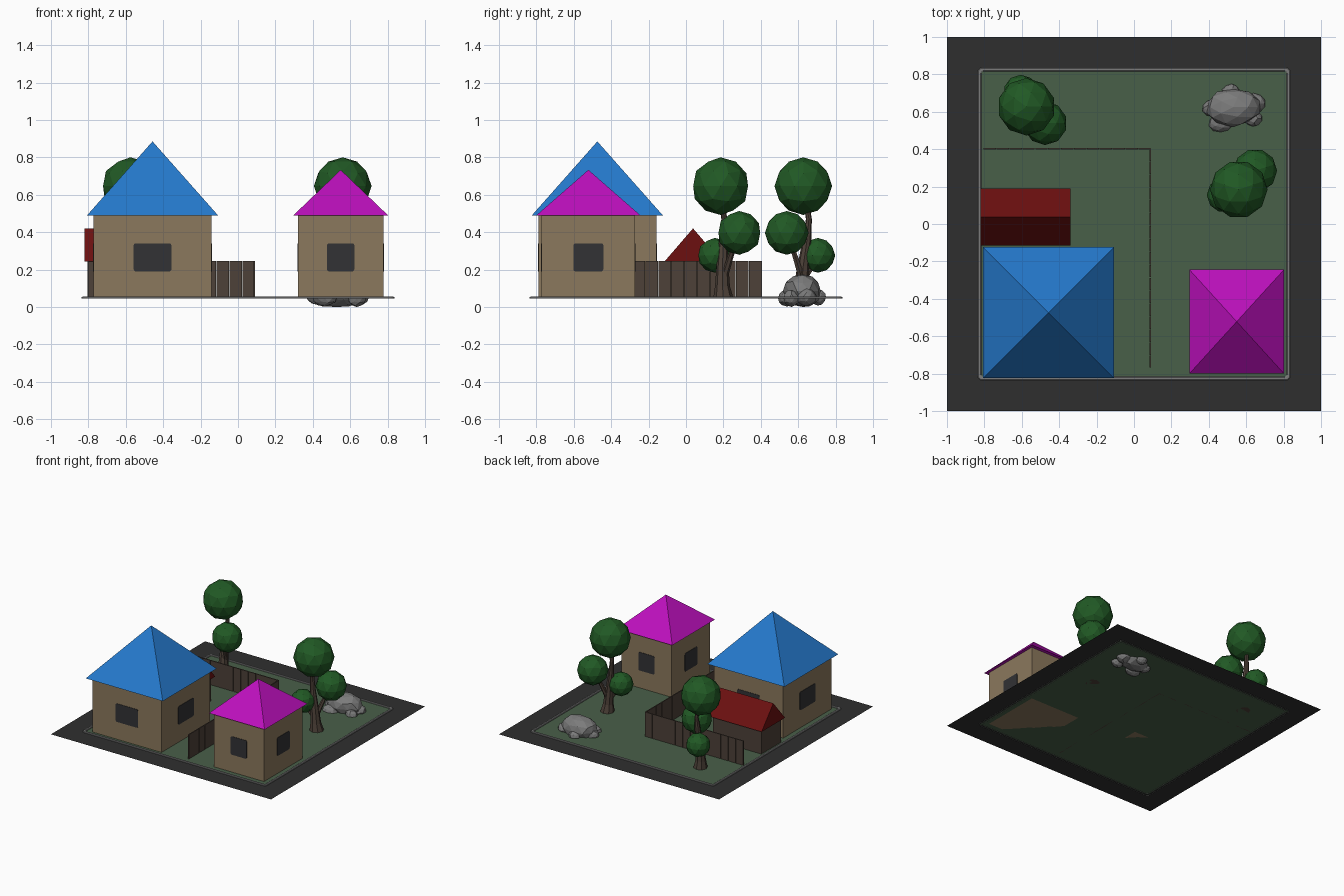
import bpy, bmesh, math, random
from mathutils import Vector, Matrix

if "Cube" in bpy.data.objects:
    bpy.data.objects.remove(bpy.data.objects["Cube"])

random.seed(4)
G = 0.046  # ground height


def mat(name, r, g, b):
    m = bpy.data.materials.new(name)
    m.diffuse_color = (r, g, b, 1)
    m.use_nodes = True
    m.node_tree.nodes["Principled BSDF"].inputs["Base Color"].default_value = m.diffuse_color
    return m


ASPHALT = mat("asphalt_dark", 0.028, 0.028, 0.028)
GRASS = mat("grass_green", 0.066, 0.115, 0.066)
STONE = mat("stone_grey", 0.20, 0.20, 0.20)
WALL = mat("wall_tan", 0.26, 0.19, 0.11)
WINDOW = mat("window_dark", 0.032, 0.032, 0.035)
BLUE = mat("roof_blue", 0.018, 0.19, 0.60)
MAGENTA = mat("roof_magenta", 0.50, 0.005, 0.50)
RED = mat("roof_red", 0.15, 0.005, 0.005)
WOOD = mat("wood_brown", 0.075, 0.053, 0.040)
LEAF = mat("leaf_green", 0.015, 0.10, 0.018)


def finish(bm, name, material):
    bmesh.ops.recalc_face_normals(bm, faces=bm.faces)
    me = bpy.data.meshes.new(name)
    bm.to_mesh(me)
    bm.free()
    me.materials.append(material)
    ob = bpy.data.objects.new(name, me)
    bpy.context.collection.objects.link(ob)
    return ob


def add_box(bm, x0, x1, y0, y1, z0, z1):
    m = Matrix.Translation(((x0 + x1) / 2, (y0 + y1) / 2, (z0 + z1) / 2))
    m = m @ Matrix.Diagonal((x1 - x0, y1 - y0, z1 - z0, 1))
    bmesh.ops.create_cube(bm, size=1, matrix=m)


def box(name, material, *b):
    bm = bmesh.new()
    add_box(bm, *b)
    return finish(bm, name, material)


def rounded(w, h, r, n=4):
    """Outline of a rounded rectangle, half sizes w and h."""
    pts = []
    for k, (sx, sy) in enumerate([(1, 1), (-1, 1), (-1, -1), (1, -1)]):
        for i in range(n + 1):
            a = math.pi / 2 * (k + i / n)
            pts.append((sx * (w - r) + r * math.cos(a), sy * (h - r) + r * math.sin(a)))
    return pts


# Ground: lawn inside an asphalt frame
bm = bmesh.new()
bm.faces.new([bm.verts.new((x, y, G)) for x, y in [(-.825, -.825), (.825, -.825), (.825, .825), (-.825, .825)]])
finish(bm, "lawn", GRASS)
bm = bmesh.new()
sq = [(-1, -1), (1, -1), (1, 1), (-1, 1)]
inner = [bm.verts.new((x * .825, y * .825, G)) for x, y in sq]
outer = [bm.verts.new((x, y, G)) for x, y in sq]
for i in range(4):
    j = (i + 1) % 4
    bm.faces.new((outer[i], outer[j], inner[j], inner[i]))
finish(bm, "road", ASPHALT)

# Kerb ring
bm = bmesh.new()
loops = []
for w, r, z in [(.836, .024, G - .002), (.836, .024, .052), (.832, .02, .055), (.82, .012, .055), (.816, .01, .052), (.816, .01, G - .002)]:
    loops.append([bm.verts.new((x, y, z)) for x, y in rounded(w, w, r)])
n = len(loops[0])
for a, b in zip(loops, loops[1:]):
    for i in range(n):
        bm.faces.new((a[i], a[(i + 1) % n], b[(i + 1) % n], b[i]))
finish(bm, "kerb", STONE)


# Houses: walls, pyramid roof, a window on every side
def house(name, cx, cy, w, d, rw, rd, top, roof):
    box(name + "_walls", WALL, cx - w, cx + w, cy - d, cy + d, G, .492)
    bm = bmesh.new()
    base = [bm.verts.new((cx + x * rw, cy + y * rd, .49)) for x, y in sq]
    apex = bm.verts.new((cx, cy, top))
    bm.faces.new(base)
    for i in range(4):
        bm.faces.new((base[i], base[(i + 1) % 4], apex))
    finish(bm, name + "_roof", roof)
    bm = bmesh.new()
    for k in range(4):
        half, dist = ((w, d), (d, w))[k % 2]
        m = Matrix.Translation((cx, cy, .265)) @ Matrix.Rotation(k * math.pi / 2, 4, 'Z')
        ol = rounded(half * .32, .075, .012)
        back = [bm.verts.new(m @ Vector((x, -dist + .001, z))) for x, z in ol]
        front = [bm.verts.new(m @ Vector((x, -dist - .003, z))) for x, z in ol]
        bm.faces.new(front)
        bm.faces.new(back[::-1])
        for i in range(len(ol)):
            j = (i + 1) % len(ol)
            bm.faces.new((back[i], back[j], front[j], front[i]))
    finish(bm, name + "_windows", WINDOW)


house("large_house", -.457, -.474, .315, .315, .35, .35, .885, BLUE)
house("small_house", .549, -.522, .228, .25, .253, .278, .733, MAGENTA)

# Shed with a solid gable roof
box("shed_walls", WOOD, -.80, -.36, -.09, .165, G, .25)
bm = bmesh.new()
ends = [[bm.verts.new((x, y, z)) for y, z in [(-.115, .243), (.19, .243), (.0375, .42)]] for x in (-.82, -.34)]
bm.faces.new(ends[0])
bm.faces.new(ends[1][::-1])
for i in range(3):
    j = (i + 1) % 3
    bm.faces.new((ends[0][i], ends[0][j], ends[1][j], ends[1][i]))
finish(bm, "shed_roof", RED)


# Fence: two runs of slats
def fence(name, a, b, count, along_x):
    bm = bmesh.new()
    p = (b - a) / count
    for i in range(count):
        s, e = a + i * p + .0015, a + (i + 1) * p - .0015
        if along_x:
            add_box(bm, s, e, .397, .405, G, .246)
        else:
            add_box(bm, .083, .091, s, e, G, .246)
    finish(bm, name, WOOD)


fence("back_fence", -.805, .091, 13, True)
fence("side_fence", -.77, .405, 17, False)


# Trees: tapered trunk with two branches and three leaf balls
def add_tube(bm, path, m, sides=8):
    rings = []
    for x, y, z, r in path:
        rings.append([bm.verts.new(m @ Vector((x + r * math.cos(t * math.tau / sides), y + r * math.sin(t * math.tau / sides), z)))
                      for t in range(sides)])
    for a, b in zip(rings, rings[1:]):
        for i in range(sides):
            j = (i + 1) % sides
            bm.faces.new((a[i], a[j], b[j], b[i]))
    bm.faces.new(rings[0][::-1])
    bm.faces.new(rings[-1])


def tree(name, x, y, turn):
    m = Matrix.Translation((x, y, 0)) @ Matrix.Rotation(turn, 4, 'Z')
    bm = bmesh.new()
    add_tube(bm, [(.015, -.015, G, .054), (.01, -.01, .11, .04), (.01, 0, .22, .032),
                  (.015, .02, .36, .023), (.02, .03, .47, .016), (0, .01, .6, .014)], m)
    add_tube(bm, [(.02, -.01, .16, .02), (.05, -.04, .26, .017), (.09, -.08, .38, .012)], m, 6)
    add_tube(bm, [(.01, .0, .14, .018), (-.01, .04, .2, .015), (-.03, .075, .27, .012)], m, 6)
    finish(bm, name + "_trunk", WOOD)
    bm = bmesh.new()
    for px, py, pz, r in [(0, 0, .646, .154), (.1, -.088, .396, .117), (-.03, .078, .276, .093)]:
        bmesh.ops.create_icosphere(bm, subdivisions=2, radius=r, matrix=m @ Matrix.Translation((px, py, pz)))
    finish(bm, name + "_leaves", LEAF)


tree("left_tree", -.575, .627, 0)
tree("right_tree", .56, .185, math.pi / 2)

# Rock pile: one boulder ringed by smaller stones
bm = bmesh.new()
for x, y, z, a, b, c in [(.53, .625, .085, .15, .105, .095), (.425, .62, .055, .062, .05, .045),
                         (.52, .705, .05, .05, .045, .045), (.64, .645, .055, .062, .055, .05),
                         (.635, .565, .047, .05, .045, .046), (.465, .54, .047, .07, .05, .044)]:
    m = Matrix.Translation((x, y, z)) @ Matrix.Diagonal((a, b, c, 1))
    vs = bmesh.ops.create_icosphere(bm, subdivisions=2, radius=1)["verts"]
    for v in vs:
        v.co = m @ (v.co * random.uniform(.9, 1.04))
        v.co.z = max(v.co.z, 0)
lowest = min(bm.verts, key=lambda v: v.co.z)
lowest.co.z = 0
finish(bm, "rock_pile", STONE)
